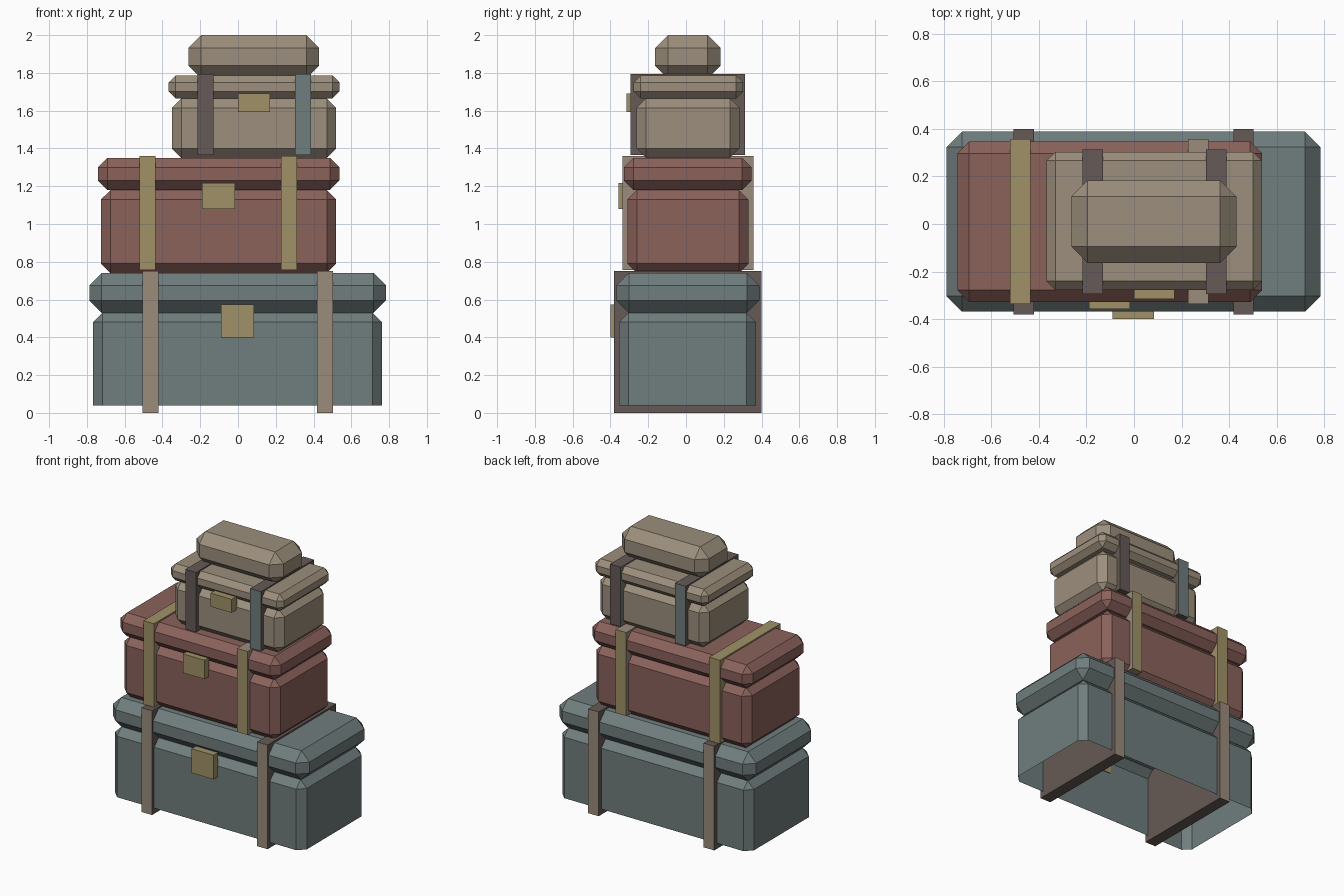
import bpy
import bmesh
from mathutils import Vector

cube = bpy.data.objects.get("Cube")
if cube:
    bpy.data.objects.remove(cube, do_unlink=True)


def linear(c):
    c /= 255
    return c / 12.92 if c <= 0.04045 else ((c + 0.055) / 1.055) ** 2.4


def make_material(name, r, g, b):
    mat = bpy.data.materials.new(name)
    mat.use_nodes = True
    colour = (linear(r), linear(g), linear(b), 1)
    mat.diffuse_color = colour
    bsdf = next(n for n in mat.node_tree.nodes if n.type == 'BSDF_PRINCIPLED')
    bsdf.inputs["Base Color"].default_value = colour
    bsdf.inputs["Roughness"].default_value = 0.9
    return mat


TEAL = make_material("slate_teal", 112, 125, 125)
RED = make_material("faded_red", 139, 98, 91)
TAN = make_material("canvas_tan", 156, 143, 124)
BROWN = make_material("dark_leather", 102, 90, 86)
STRAP = make_material("light_leather", 155, 140, 123)
GOLD = make_material("old_brass", 160, 145, 103)

SIDES = {
    "front": Vector((0, -1, 0)), "back": Vector((0, 1, 0)),
    "left": Vector((1, 0, 0)), "right": Vector((-1, 0, 0)),
    "top": Vector((0, 0, 1)), "bottom": Vector((0, 0, -1)),
}


def box(name, xs, ys, zs, mat, chamfer=0, open_bottom=False, **side_mats):
    """Box between limits, optionally chamfered, with colours chosen by side."""
    bm = bmesh.new()
    bmesh.ops.create_cube(bm, size=1)
    for v in bm.verts:
        v.co = [lim[1] if c > 0 else lim[0] for c, lim in zip(v.co, (xs, ys, zs))]
    bm.normal_update()
    if open_bottom:
        base = [f for f in bm.faces if f.normal.z < -0.9]
        bmesh.ops.delete(bm, geom=base, context='FACES_ONLY')
    if chamfer:
        edges = [e for e in bm.edges if len(e.link_faces) == 2]
        bmesh.ops.bevel(bm, geom=edges, offset=chamfer, segments=1,
                        profile=0.5, affect='EDGES', clamp_overlap=True)
    bm.normal_update()
    mats = [mat]
    for side, side_mat in side_mats.items():
        if side_mat not in mats:
            mats.append(side_mat)
        for f in bm.faces:
            if f.normal.dot(SIDES[side]) > 0.9:
                f.material_index = mats.index(side_mat)
    mesh = bpy.data.meshes.new(name)
    bm.to_mesh(mesh)
    bm.free()
    for m in mats:
        mesh.materials.append(m)
    obj = bpy.data.objects.new(name, mesh)
    bpy.context.scene.collection.objects.link(obj)
    return obj


# Large bottom trunk: body open underneath, chamfered lid
box("large_trunk_body", (-0.767, 0.763), (-0.355, 0.37), (0.04, 0.53), TEAL, 0.05, True)
box("large_trunk_lid", (-0.787, 0.783), (-0.368, 0.388), (0.53, 0.74), TEAL, 0.065)

# Medium case
box("medium_case_body", (-0.725, 0.52), (-0.31, 0.33), (0.74, 1.18), RED, 0.05)
box("medium_case_lid", (-0.742, 0.537), (-0.328, 0.347), (1.18, 1.35), RED, 0.05)

# Small case
box("small_case_body", (-0.35, 0.52), (-0.262, 0.283), (1.35, 1.665), TAN, 0.05)
box("small_case_lid", (-0.367, 0.537), (-0.277, 0.303), (1.665, 1.787), TAN, 0.037)

# Bundle on top
box("top_bundle", (-0.263, 0.43), (-0.163, 0.183), (1.77, 2.0), TAN, 0.068)

# Straps wrapped around each case, two per case
W = 0.0425


def strap(name, x, ys, zs, mat, **side_mats):
    box(name, (x - W, x + W), ys, zs, mat, **side_mats)


for name, x in (("right", -0.463), ("left", 0.46)):
    strap(f"large_trunk_strap_{name}", x, (-0.38, 0.4), (0, 0.752), BROWN,
          front=STRAP, back=STRAP)

strap("medium_case_strap_right", -0.478, (-0.336, 0.357), (0.757, 1.36), GOLD)
strap("medium_case_strap_left", 0.27, (-0.336, 0.357), (0.757, 1.36), STRAP,
      front=GOLD, back=GOLD)

strap("small_case_strap_right", -0.173, (-0.293, 0.313), (1.365, 1.795), BROWN, back=TEAL)
strap("small_case_strap_left", 0.345, (-0.293, 0.313), (1.365, 1.795), BROWN,
      front=TEAL, right=TEAL)

# Brass clasps on the fronts
box("large_trunk_clasp", (-0.09, 0.085), (-0.4, -0.35), (0.4, 0.575), GOLD)
box("medium_case_clasp", (-0.19, -0.017), (-0.358, -0.305), (1.08, 1.217), GOLD)
box("small_case_clasp", (0, 0.17), (-0.315, -0.257), (1.593, 1.69), GOLD)
